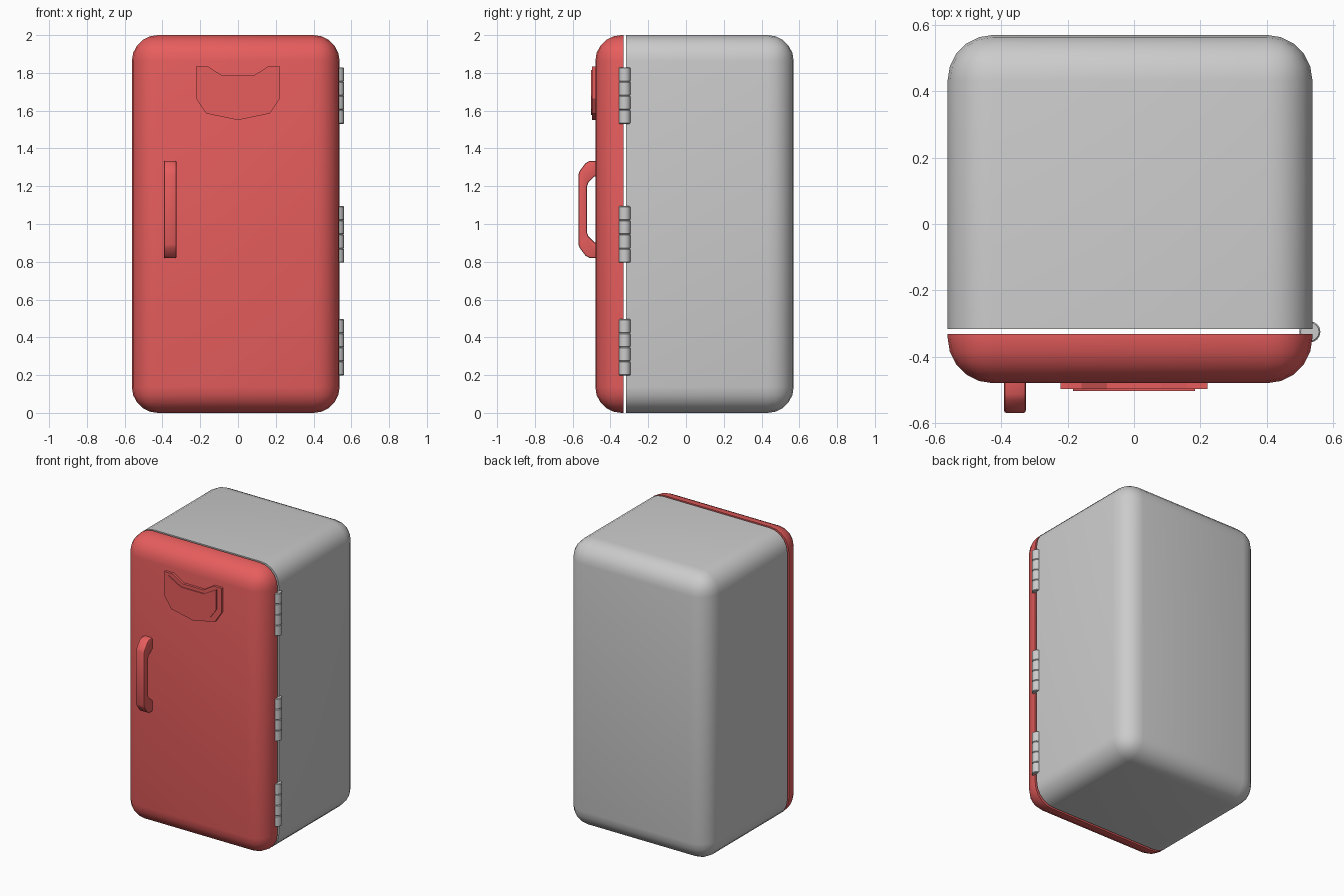
import bpy, bmesh, math
from mathutils import Vector, Matrix

if "Cube" in bpy.data.objects:
    bpy.data.objects.remove(bpy.data.objects["Cube"])


def material(name, rgb):
    m = bpy.data.materials.new(name)
    m.diffuse_color = (*rgb, 1)
    m.use_nodes = True
    m.node_tree.nodes["Principled BSDF"].inputs["Base Color"].default_value = m.diffuse_color
    return m


RED = material("warm red", (0.80, 0.11, 0.11))
GREY = material("light grey", (0.60, 0.60, 0.60))


def finish(bm, name, mat, angle=40):
    bmesh.ops.recalc_face_normals(bm, faces=bm.faces)
    me = bpy.data.meshes.new(name)
    bm.to_mesh(me)
    bm.free()
    me.materials.append(mat)
    ob = bpy.data.objects.new(name, me)
    bpy.context.collection.objects.link(ob)
    me.shade_smooth()
    me.set_sharp_from_angle(angle=math.radians(angle))
    return ob


def shell_part(name, mat, cut_y, keep_front):
    """One side of the rounded cabinet block, sliced flat at cut_y."""
    bm = bmesh.new()
    bmesh.ops.create_cube(bm, size=1)
    bmesh.ops.scale(bm, vec=(1.10, 1.05, 2.0), verts=bm.verts)
    bmesh.ops.translate(bm, vec=(-0.012, 0.045, 1.0), verts=bm.verts)
    bmesh.ops.bevel(bm, geom=bm.edges[:], offset=0.137, segments=5,
                    profile=0.5, affect='EDGES')
    cut = bmesh.ops.bisect_plane(
        bm, geom=bm.verts[:] + bm.edges[:] + bm.faces[:],
        plane_co=(0, cut_y, 0), plane_no=(0, 1 if keep_front else -1, 0),
        clear_outer=True)
    rim = [e for e in cut["geom_cut"] if isinstance(e, bmesh.types.BMEdge)]
    bmesh.ops.contextual_create(bm, geom=rim)
    return finish(bm, name, mat)


def extrude_profile(name, mat, points, depth, bevel=0.0):
    bm = bmesh.new()
    face = bm.faces.new([bm.verts.new(p) for p in points])
    ext = bmesh.ops.extrude_face_region(bm, geom=[face])
    moved = [v for v in ext["geom"] if isinstance(v, bmesh.types.BMVert)]
    bmesh.ops.translate(bm, vec=depth, verts=moved)
    if bevel:
        bmesh.ops.recalc_face_normals(bm, faces=bm.faces)
        d = Vector(depth).normalized()
        caps = [e for e in bm.edges
                if any(abs(f.normal.dot(d)) > 0.9 for f in e.link_faces)]
        bmesh.ops.bevel(bm, geom=caps, offset=bevel, segments=2,
                        profile=0.5, affect='EDGES')
    return finish(bm, name, mat, 30)


# cabinet and door
shell_part("cabinet", GREY, -0.317, False)
shell_part("door", RED, -0.332, True)

# door handle: half profile in (y, z offset), mirrored about its middle
mid = 1.077
outer = [(-0.470, 0.258), (-0.512, 0.256), (-0.532, 0.245),
         (-0.562, 0.205), (-0.570, 0.185)]
inner = [(-0.525, 0.150), (-0.518, 0.135), (-0.488, 0.178), (-0.470, 0.183)]
inner = [(-0.525, 0.120), (-0.517, 0.142), (-0.485, 0.174), (-0.470, 0.176)]
loop = (outer + [(y, -z) for y, z in reversed(outer)]
        + [(y, -z) for y, z in reversed(inner)] + inner)
extrude_profile("door_handle", RED, [(-0.392, y, mid + z) for y, z in loop],
                (0.066, 0, 0), 0.008)


# stepped plaque on the door, from mirrored half outlines in (x, z)
def plaque(name, half, front):
    loop = half + [(-x, z) for x, z in reversed(half) if x > 0]
    extrude_profile(name, RED, [(x, -0.47, z) for x, z in loop],
                    (0, front + 0.47, 0))


plaque("plaque_base", [(0.082, 1.785), (0.158, 1.833), (0.222, 1.833),
                       (0.222, 1.665), (0.168, 1.585), (0, 1.550)], -0.497)
plaque("plaque_panel", [(0.090, 1.762), (0.184, 1.815), (0.184, 1.677),
                        (0.135, 1.607), (0, 1.578)], -0.504)

# hinges: four rounded knuckles each
for i, base in enumerate((0.198, 0.795, 1.530)):
    bm = bmesh.new()
    step = 0.299 / 4
    for k in range(4):
        made = bmesh.ops.create_cone(
            bm, cap_ends=True, segments=16, radius1=0.032, radius2=0.032,
            depth=step,
            matrix=Matrix.Translation((0.530, -0.325, base + step * (k + 0.5))))
        vs = set(made["verts"])
        rims = [e for e in bm.edges if e.verts[0] in vs and e.verts[1] in vs
                and abs(e.verts[0].co.z - e.verts[1].co.z) < 1e-4]
        bmesh.ops.bevel(bm, geom=rims, offset=0.004, segments=1,
                        affect='EDGES')
    finish(bm, "hinge_%d" % (i + 1), GREY)
